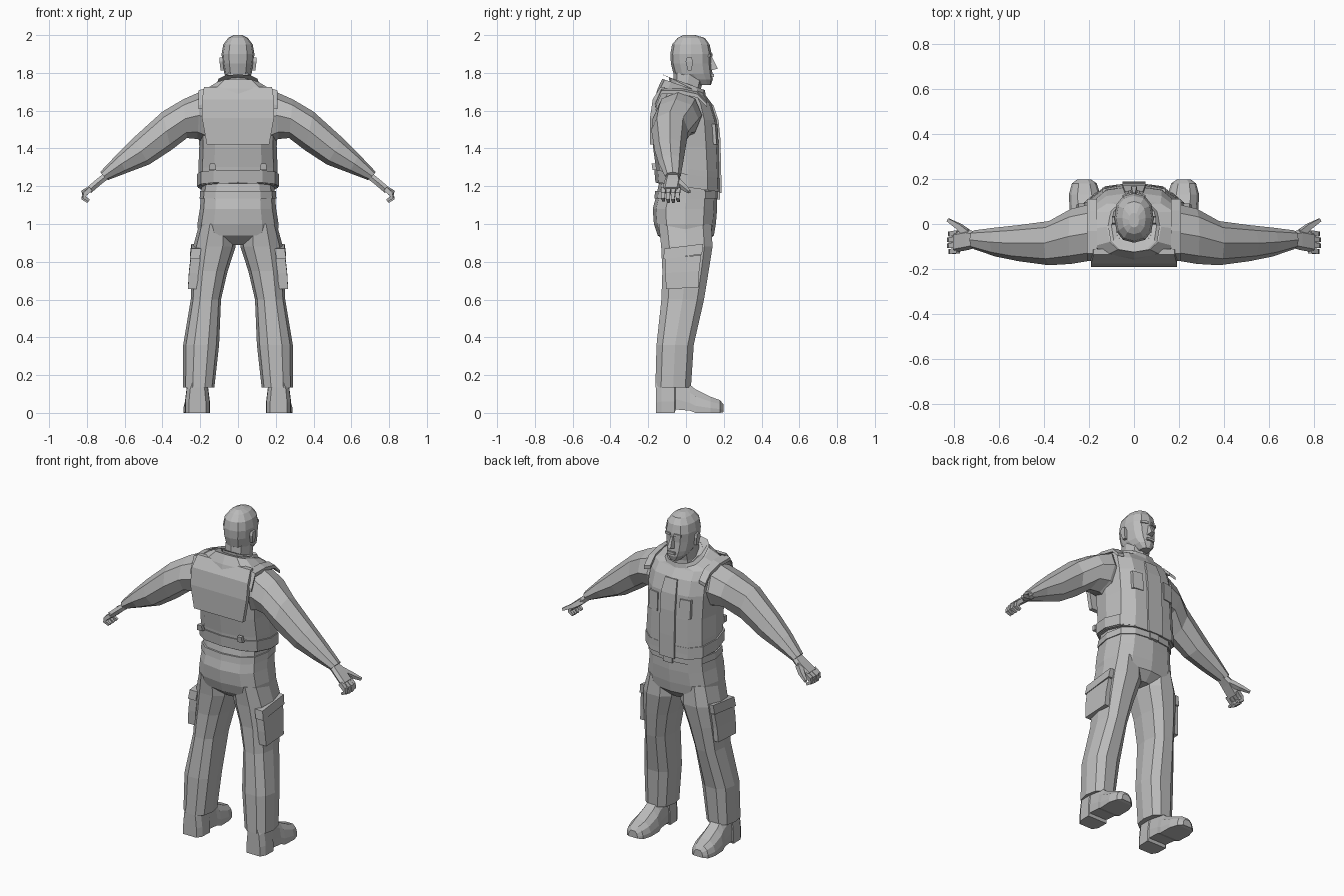
import bpy, bmesh, math
from mathutils import Vector

gray = bpy.data.materials.new("plain_gray")
gray.diffuse_color = (0.5, 0.5, 0.5, 1)


def finish(name, bm):
    bmesh.ops.recalc_face_normals(bm, faces=bm.faces)
    me = bpy.data.meshes.new(name)
    bm.to_mesh(me)
    bm.free()
    me.materials.append(gray)
    ob = bpy.data.objects.new(name, me)
    bpy.context.collection.objects.link(ob)
    return ob


def loft(name, rings, cap=True):
    """Skin a list of closed rings that all have the same point count."""
    bm = bmesh.new()
    rows = [[bm.verts.new(p) for p in r] for r in rings]
    n = len(rows[0])
    for a, b in zip(rows, rows[1:]):
        for i in range(n):
            j = (i + 1) % n
            bm.faces.new((a[i], a[j], b[j], b[i]))
    if cap:
        bm.faces.new(rows[0])
        bm.faces.new(rows[-1])
    return finish(name, bm)


def ring(z, x0, x1, y0, y1, n=12, p=0.75, tilt=0.0):
    """Rounded-box outline at height z; tilt raises it along y."""
    out = []
    for k in range(n):
        a = 2 * math.pi * k / n
        c, s = math.cos(a), math.sin(a)
        x = (x0 + x1) / 2 + (x1 - x0) / 2 * math.copysign(abs(c) ** p, c)
        y = (y0 + y1) / 2 + (y1 - y0) / 2 * math.copysign(abs(s) ** p, s)
        out.append((x, y, z + tilt * y))
    return out


def body(name, rows, **kw):
    return loft(name, [ring(z, -w, w, y0, y1, tilt=t, **kw) for z, w, y0, y1, t in rows])


def tube(name, path, radii):
    """Square-section limb along a path."""
    path = [Vector(p) for p in path]
    rings = []
    for i, p in enumerate(path):
        d = (path[min(i + 1, len(path) - 1)] - path[max(i - 1, 0)]).normalized()
        u = d.cross(Vector((0, 1, 0))).normalized()
        v = d.cross(u)
        r = radii[i]
        rings.append([p + r * (a * u + b * v) for a, b in ((1, 1), (-1, 1), (-1, -1), (1, -1))])
    return loft(name, rings)


def panel(name, rows, thick, direction):
    """Plate from rows of (left point, right point), given a thickness."""
    d = Vector(direction) * thick
    return loft(name, [[Vector(l), Vector(r), Vector(r) + d, Vector(l) + d] for l, r in rows])


# vest and shoulders
body("vest", [
    (1.195, .212, -.155, .185, -.14), (1.29, .21, -.16, .182, -.08),
    (1.41, .205, -.175, .178, 0), (1.55, .208, -.18, .168, 0),
    (1.64, .205, -.17, .14, -.05), (1.695, .198, -.15, .105, -.15),
    (1.725, .12, -.125, .10, -.35)])
# raised back panel
panel("back_panel", [
    ((-.165, -.165, 1.42), (.165, -.165, 1.42)),
    ((-.19, -.165, 1.56), (.19, -.165, 1.56)),
    ((-.19, -.15, 1.66), (.19, -.15, 1.66)),
    ((-.18, -.11, 1.725), (.18, -.11, 1.725))], .026, (0, -1, 0))
# hem band across the back with two adjusters
loft("hem_band", [ring(z, -w, w, y0, y1, tilt=-.13) for z, w, y0, y1 in
                  ((1.20, .218, -.162, .184), (1.265, .218, -.168, .184))])
for s in (-1, 1):
    panel("hem_adjuster", [((s * .135 - .018, -.155, 1.285), (s * .135 + .018, -.155, 1.285)),
                           ((s * .135 - .014, -.16, 1.32), (s * .135 + .014, -.16, 1.32))],
          .022, (0, -1, 0))
# front closing strip
panel("front_strip", [((-w, y, z), (w, y, z)) for w, y, z in
                      ((.05, .176, 1.165), (.05, .174, 1.3), (.05, .17, 1.45),
                       (.05, .16, 1.55), (.04, .133, 1.63))], .012, (0, 1, 0))
# collar, open at the top
loft("collar", [ring(1.73, -.115, .115, -.125, .105, tilt=-.5),
                ring(1.745, -.10, .10, -.118, .10, tilt=-.36),
                ring(1.735, -.082, .082, -.09, .085, tilt=-.45),
                ring(1.69, -.08, .08, -.085, .08, tilt=-.45)])

# head and neck
body("neck", [(1.65, .08, -.08, .08, -.1), (1.72, .07, -.07, .08, 0),
              (1.80, .068, -.065, .10, 0)], n=8)
body("head", [
    (1.735, .03, .05, .132, 0), (1.765, .057, -.02, .142, 0),
    (1.795, .072, -.066, .140, 0), (1.85, .082, -.08, .134, 0),
    (1.90, .087, -.083, .136, 0), (1.95, .078, -.074, .125, 0),
    (1.985, .052, -.045, .10, 0), (2.0, .022, -.015, .05, 0)], p=.85)
loft("nose", [[(-.018, .125, 1.812), (.018, .125, 1.812), (.012, .168, 1.822), (-.012, .168, 1.822)],
              [(-.009, .125, 1.885), (.009, .125, 1.885), (.006, .14, 1.88), (-.006, .14, 1.88)]])
panel("lips", [((-.025, .13, 1.778), (.025, .13, 1.778)),
               ((-.022, .13, 1.793), (.022, .13, 1.793))], .018, (0, 1, 0))
for s in (-1, 1):
    panel("brow", [((s * .012, .12, 1.888), (s * .052, .108, 1.885)),
                   ((s * .012, .12, 1.902), (s * .052, .108, 1.9))], .02, (0, 1, 0))
    panel("ear", [((s * .074, .01, 1.812), (s * .074, .03, 1.812)),
                  ((s * .08, -.002, 1.86), (s * .08, .036, 1.86)),
                  ((s * .08, .005, 1.882), (s * .08, .03, 1.882))], .018, (s, 0, 0))

# trousers: seat, belt and buckle
body("trouser_seat", [
    (1.23, .19, -.14, .15, 0), (1.16, .195, -.155, .165, 0),
    (1.08, .202, -.176, .165, 0), (1.0, .215, -.17, .158, 0),
    (.94, .21, -.15, .148, 0), (.89, .11, -.09, .10, 0)])
body("belt", [(1.135, .203, -.168, .172, 0), (1.175, .2, -.163, .172, 0)])
panel("buckle", [((-.03, .16, 1.13), (.03, .16, 1.13)),
                 ((-.03, .16, 1.18), (.03, .16, 1.18))], .02, (0, 1, 0))

# arm stations: top x, top z, bottom x, bottom z, y centre, y half width
ARM = [(.17, 1.70, .17, 1.43, -.04, .11), (.20, 1.70, .215, 1.45, -.04, .125),
       (.29, 1.66, .27, 1.455, -.055, .122), (.40, 1.595, .355, 1.39, -.085, .098),
       (.555, 1.455, .47, 1.315, -.085, .08), (.64, 1.37, .59, 1.27, -.08, .064),
       (.73, 1.275, .69, 1.232, -.07, .042)]
# leg stations: z, inner x, outer x, back y, front y
LEG = [(1.0, .02, .205, -.15, .14), (.88, .012, .238, -.137, .146),
       (.75, .055, .245, -.13, .125), (.60, .09, .25, -.135, .10),
       (.36, .10, .29, -.16, .045), (.135, .125, .29, -.166, .03)]
# shoe stations: y, half width, bottom z, top z
SHOE = [(-.16, .045, 0, .18), (-.13, .064, 0, .2), (-.06, .066, 0, .2), (-.055, .06, .018, .2),
        (.02, .062, .012, .15), (.05, .068, 0, .125), (.13, .07, 0, .085), (.18, .055, 0, .068),
        (.198, .03, .004, .045)]

for s in (-1, 1):
    # sleeve
    rings = []
    for tx, tz, bx, bz, yc, yh in ARM:
        r = []
        for k in range(8):
            a = math.pi * k / 4
            c, h = math.cos(a) * yh, math.sin(a) / 2
            r.append((s * ((tx + bx) / 2 + (tx - bx) * h), yc + c, (tz + bz) / 2 + (tz - bz) * h))
        rings.append(r)
    loft("sleeve", rings)
    # vest armhole strap
    panel("shoulder_strap", [((s * .165, y, z), (s * .208, y, z - .012)) for y, z in
                             ((-.165, 1.62), (-.13, 1.70), (-.03, 1.70), (.06, 1.68), (.11, 1.63))],
          .02, (0, 0, 1))
    # palm, fingers and thumb
    loft("palm", [[(s * (x + a * .012), yc + b * w, z + a * .014)
                   for a, b in ((1, .7), (1, -.7), (0, -1), (-1, -.7), (-1, .7), (0, 1))]
                  for x, z, yc, w in ((.69, 1.26, -.07, .032), (.735, 1.225, -.07, .045),
                                      (.79, 1.178, -.08, .045))])
    for i in range(4):
        y = -.118 + i * .026
        d = (.006, 0, 0, .004)[i]
        tube("finger", [(s * .78, y, 1.185), (s * (.815 - d), y - .004, 1.16),
                        (s * (.82 - d), y - .004, 1.135 + d), (s * (.795 - d), y, 1.118 + d)],
             (.012, .011, .010, .007))
    tube("thumb", [(s * .735, -.045, 1.222), (s * .775, -.012, 1.195), (s * .825, .018, 1.17)],
         (.016, .013, .007))
    # trouser leg
    loft("trouser_leg", [ring(z, *sorted((s * a, s * b)), y0, y1, n=10, p=.8)
                         for z, a, b, y0, y1 in LEG])
    # cargo pocket with a flap, and slanted hip pocket
    panel("cargo_pocket", [((s * .215, -.105, .655), (s * .215, .065, .665)),
                           ((s * .21, -.11, .74), (s * .21, .07, .75)),
                           ((s * .20, -.11, .82), (s * .20, .08, .835))], .05, (s, 0, 0))
    panel("pocket_flap", [((s * .203, -.12, .815), (s * .203, .085, .84)),
                          ((s * .195, -.115, .87), (s * .195, .09, .895))], .052, (s, 0, 0))
    panel("chest_pocket", [((s * .075, .155, 1.42), (s * .14, .145, 1.42)),
                           ((s * .075, .15, 1.53), (s * .14, .138, 1.53))], .017, (0, 1, 0))
    # shoe
    loft("shoe", [[(s * (.215 + .03 * max(y, 0)) + w * f, y, b + (t - b) * g)
                   for f, g in ((-1, 0), (1, 0), (1, .3), (.85, .7), (.45, 1),
                                (-.45, 1), (-.85, .7), (-1, .3))]
                  for y, w, b, t in SHOE])
